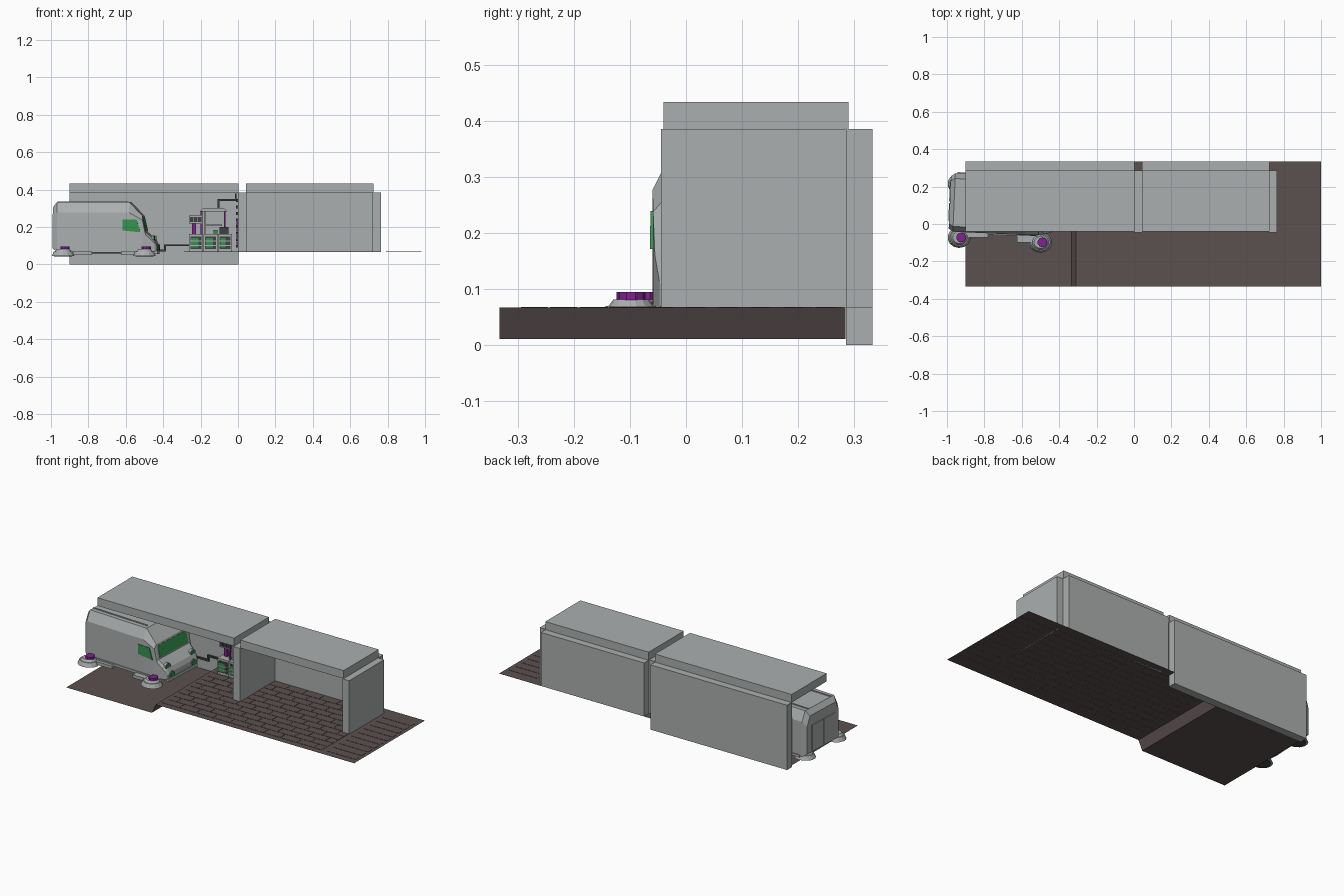
import bpy, bmesh, math
from mathutils import Matrix, Vector

if "Cube" in bpy.data.objects:
    bpy.data.objects.remove(bpy.data.objects["Cube"])


def mat(name, c):
    m = bpy.data.materials.new(name)
    m.diffuse_color = (*c, 1)
    m.use_nodes = True
    m.node_tree.nodes["Principled BSDF"].inputs["Base Color"].default_value = m.diffuse_color
    return m


GREY = mat("concrete grey", (0.41, 0.43, 0.43))
BROWN = mat("paving brown", (0.105, 0.08, 0.08))
GREEN = mat("glass green", (0.035, 0.29, 0.08))
PURPLE = mat("purple", (0.22, 0.015, 0.28))
DARK = mat("dark grey", (0.05, 0.055, 0.055))

# van placement: built along its own x axis, then turned slightly
VAN = Matrix.Translation((-0.71, 0.104, 0)) @ Matrix.Rotation(math.radians(-2.5), 4, 'Z')


def finish(bm, name, m, xf=None):
    bmesh.ops.recalc_face_normals(bm, faces=bm.faces)
    me = bpy.data.meshes.new(name)
    bm.to_mesh(me)
    bm.free()
    me.materials.append(m)
    ob = bpy.data.objects.new(name, me)
    bpy.context.collection.objects.link(ob)
    if xf:
        ob.matrix_world = xf
    return ob


def add_box(bm, x0, x1, y0, y1, z0, z1):
    xf = Matrix.Translation(((x0 + x1) / 2, (y0 + y1) / 2, (z0 + z1) / 2)) @ \
        Matrix.Diagonal((x1 - x0, y1 - y0, z1 - z0, 1))
    bmesh.ops.create_cube(bm, size=1, matrix=xf)


def box(name, m, *dims, xf=None):
    bm = bmesh.new()
    add_box(bm, *dims)
    return finish(bm, name, m, xf)


def boxes(name, m, items, xf=None):
    bm = bmesh.new()
    for d in items:
        add_box(bm, *d)
    return finish(bm, name, m, xf)


def loft(name, m, rings, xf=None):
    bm = bmesh.new()
    loops = [[bm.verts.new(p) for p in r] for r in rings]
    n = len(loops[0])
    for a, b in zip(loops, loops[1:]):
        for i in range(n):
            bm.faces.new((a[i], a[(i + 1) % n], b[(i + 1) % n], b[i]))
    bm.faces.new(loops[0])
    bm.faces.new(loops[-1])
    return finish(bm, name, m, xf)


def disc(name, m, c, rx, ry, h, axis='Z', taper=1.0, n=12, xf=None):
    bm = bmesh.new()
    rot = Matrix.Rotation(math.pi / 2, 4, 'Y') if axis == 'X' else Matrix()
    bmesh.ops.create_cone(bm, cap_ends=True, segments=n, radius1=1, radius2=taper, depth=h,
                          matrix=Matrix.Translation(c) @ rot @ Matrix.Diagonal((rx, ry, 1, 1)))
    return finish(bm, name, m, xf)


def pipe(name, m, pts, r=0.006):
    segs = []
    for a, b in zip(pts, pts[1:]):
        segs.append([v for i in range(3) for v in (min(a[i], b[i]) - r, max(a[i], b[i]) + r)])
    return boxes(name, m, segs)


# --- ground: thin sheet folding down at the kerb
bm = bmesh.new()
profile = [(-0.9, 0.011), (-0.335, 0.011), (-0.32, 0.045), (-0.31, 0.067), (0, 0.067)]
cols = [[bm.verts.new((x, y, z)) for y in (-0.333, 0.285)] for x, z in profile]
for a, b in zip(cols, cols[1:]):
    bm.faces.new((a[0], b[0], b[1], a[1]))
far = [bm.verts.new(p) for p in ((1, -0.333, 0.067), (1, 0.333, 0.067), (0, 0.333, 0.067))]
bm.faces.new((cols[-1][0], far[0], far[1], far[2], cols[-1][1]))
finish(bm, "ground_sheet", BROWN)

# paving slabs in staggered rows, then long strips at the right end
slabs = []
for r in range(11):
    y = -0.295 + r * 0.0525
    x = -0.29 - (r % 2) * 0.055
    while x < 0.76:
        a, b = max(x, -0.29), min(x + 0.108, 0.76)
        if b - a > 0.01:
            slabs.append((a, b, y, y + 0.049, 0.0665, 0.0685))
        x += 0.111
boxes("paving_slabs", BROWN, slabs)
boxes("paving_strips", BROWN, [(0.79, 0.98, -0.29 + i * 0.058, -0.255 + i * 0.058, 0.0665, 0.0685)
                               for i in range(10)])

# --- shelter walls and roofs
box("left_back_wall", GREY, -0.9, 0.002, 0.286, 0.333, 0, 0.386)
box("right_back_wall", GREY, 0.043, 0.725, 0.286, 0.333, 0.067, 0.386)
box("middle_wall", GREY, 0, 0.045, -0.045, 0.285, 0.067, 0.386)
box("right_wall", GREY, 0.72, 0.765, -0.045, 0.285, 0.067, 0.386)
box("left_roof", GREY, -0.9, 0.002, -0.04, 0.29, 0.386, 0.434)
box("right_roof", GREY, 0.043, 0.725, -0.04, 0.29, 0.386, 0.434)

# --- van body: x, bottom, crease, top, half width, half roof width
ox = 0.71
sections = [(-0.985, .085, .25, .305, .14, .115), (-0.962, .068, .277, .334, .156, .128),
            (-0.575, .068, .277, .334, .158, .13), (-0.505, .068, .238, .26, .154, .135),
            (-0.488, .068, .16, .175, .15, .138), (-0.44, .068, .115, .13, .14, .125),
            (-0.428, .075, .095, .105, .13, .12)]
loft("van_body", GREY, [[(x + ox, -w, b), (x + ox, w, b), (x + ox, w, c), (x + ox, wt, t),
                         (x + ox, -wt, t), (x + ox, -w, c)] for x, b, c, t, w, wt in sections], VAN)
# windscreen plate following the slope
loft("windscreen", GREEN, [[(0.207 + d, s * 0.125, 0.25), (0.223 + d, s * 0.125, 0.182),
                            (0.219 + d, s * 0.125, 0.182), (0.203 + d, s * 0.125, 0.25)]
                           for s, d in ((-1, 0.001), (1, 0.001))], VAN)
for s in (-1, 1):
    # side windows, roof rails, side skirts
    y = s * 0.157
    loft("side_window", GREEN, [[(0.10, yy, 0.24), (0.175, yy, 0.24), (0.196, yy, 0.172), (0.10, yy, 0.182)]
                                for yy in (y - 0.003, y + 0.003)], VAN)
    box("side_skirt", GREY, -0.24, 0.2, min(y, y + s * .006), max(y, y + s * .006), 0.064, 0.078, xf=VAN)
    box("roof_rail", GREY, -0.25, 0.12, s * 0.1 - 0.004, s * 0.1 + 0.004, 0.333, 0.338, xf=VAN)
    box("rear_door", GREY, -0.279, -0.27, min(s * .004, s * .1), max(s * .004, s * .1), 0.095, 0.245, xf=VAN)
    # headlights
    for k, (hy, hz, hx) in enumerate(((0.11, 0.135, 0.262), (0.095, 0.09, 0.28))):
        disc("headlight", GREEN, (hx, s * hy, hz), 0.017, 0.02, 0.016, 'X', n=10, xf=VAN)
        disc("headlight_rim", GREY, (hx - 0.004, s * hy, hz), 0.021, 0.024, 0.014, 'X', n=10, xf=VAN)
box("front_bumper", GREY, 0.25, 0.285, -0.125, 0.125, 0.055, 0.075, xf=VAN)
box("van_underside", DARK, -0.23, 0.22, -0.12, 0.12, 0.058, 0.069, xf=VAN)

# --- hover pods under the van (near side sticks out)
for x, near, rx in ((-0.935, -0.072, 0.062), (-0.5, -0.098, 0.062)):
    for y in (near, 0.215):
        disc("hover_pod", GREY, (x, y, 0.058), rx, 0.056, 0.024, taper=0.82, n=14)
        disc("pod_ring", GREY, (x, y, 0.075), rx * .75, 0.042, 0.014, taper=0.75, n=14)
        disc("pod_core", PURPLE, (x + 0.01, y, 0.08), 0.026, 0.026, 0.03, n=10)
        disc("pod_base", DARK, (x, y, 0.045), rx * .8, 0.045, 0.006, n=14)
    arm = 0.11 if x < -0.7 else -0.09
    for y in (near + 0.03, 0.215):
        box("pod_arm", GREY, min(x, x + arm * 1.4), max(x, x + arm * 1.4), y - 0.03, y + 0.03, 0.052, 0.07)

# --- vending stand against the back wall
for i in range(3):
    x = -0.262 + i * 0.078
    box("cabinet", GREY, x, x + 0.074, 0.18, 0.285, 0.068, 0.162)
    box("cabinet_panel", DARK, x + 0.007, x + 0.067, 0.177, 0.181, 0.082, 0.15)
    box("cabinet_screen", GREEN, x + 0.012, x + 0.05 - 0.012 * (i == 2), 0.174, 0.178, 0.09, 0.142)
    boxes("cabinet_shelf", GREY, [(x + 0.007, x + 0.067, 0.172, 0.178, z, z + 0.005) for z in (0.1, 0.122)])
box("monitor_post", PURPLE, -0.247, -0.225, 0.22, 0.25, 0.16, 0.222)
box("monitor_case", GREY, -0.262, -0.192, 0.2, 0.265, 0.22, 0.262)
boxes("monitor_screens", DARK, [(-0.257 + i * 0.022, -0.239 + i * 0.022, 0.196, 0.201, 0.228, 0.254)
                                for i in range(3)])
for x, m in ((-0.2, PURPLE), (-0.18, GREY), (-0.075, PURPLE)):
    box("stand_post", m, x, x + 0.009, 0.2, 0.21, 0.16, 0.285)
box("stand_backboard", GREY, -0.18, -0.075, 0.25, 0.285, 0.16, 0.285)
box("backboard_shelf", GREY, -0.17, -0.085, 0.21, 0.25, 0.205, 0.215)
loft("stand_canopy", GREY, [[(-0.205, y, 0.283), (-0.057, y, 0.283), (-0.075, y, 0.302), (-0.185, y, 0.302)]
                            for y in (0.185, 0.285)])
box("till", DARK, -0.1, -0.05, 0.19, 0.23, 0.162, 0.2)
box("till_screen", GREEN, -0.13, -0.11, 0.186, 0.19, 0.165, 0.185)

# --- pipes on the back wall and cable rack on the middle wall
pipe("low_pipe", DARK, [(-0.7, .278, .075), (-0.39, .278, .075), (-0.39, .278, .103), (-0.262, .278, .103)], .005)
pipe("high_pipe", DARK, [(-0.105, .27, .3), (-0.105, .27, .345), (-0.012, .27, .345), (-0.012, .27, .375)], .005)
boxes("cable_rack", DARK, [(-0.012, 0.001, 0.14, 0.2, 0.09 + i * 0.035, 0.105 + i * 0.035) for i in range(8)])
boxes("cable_lights", PURPLE, [(-0.009, 0.001, 0.16, 0.175, 0.107 + i * 0.035, 0.123 + i * 0.035) for i in range(4)])
